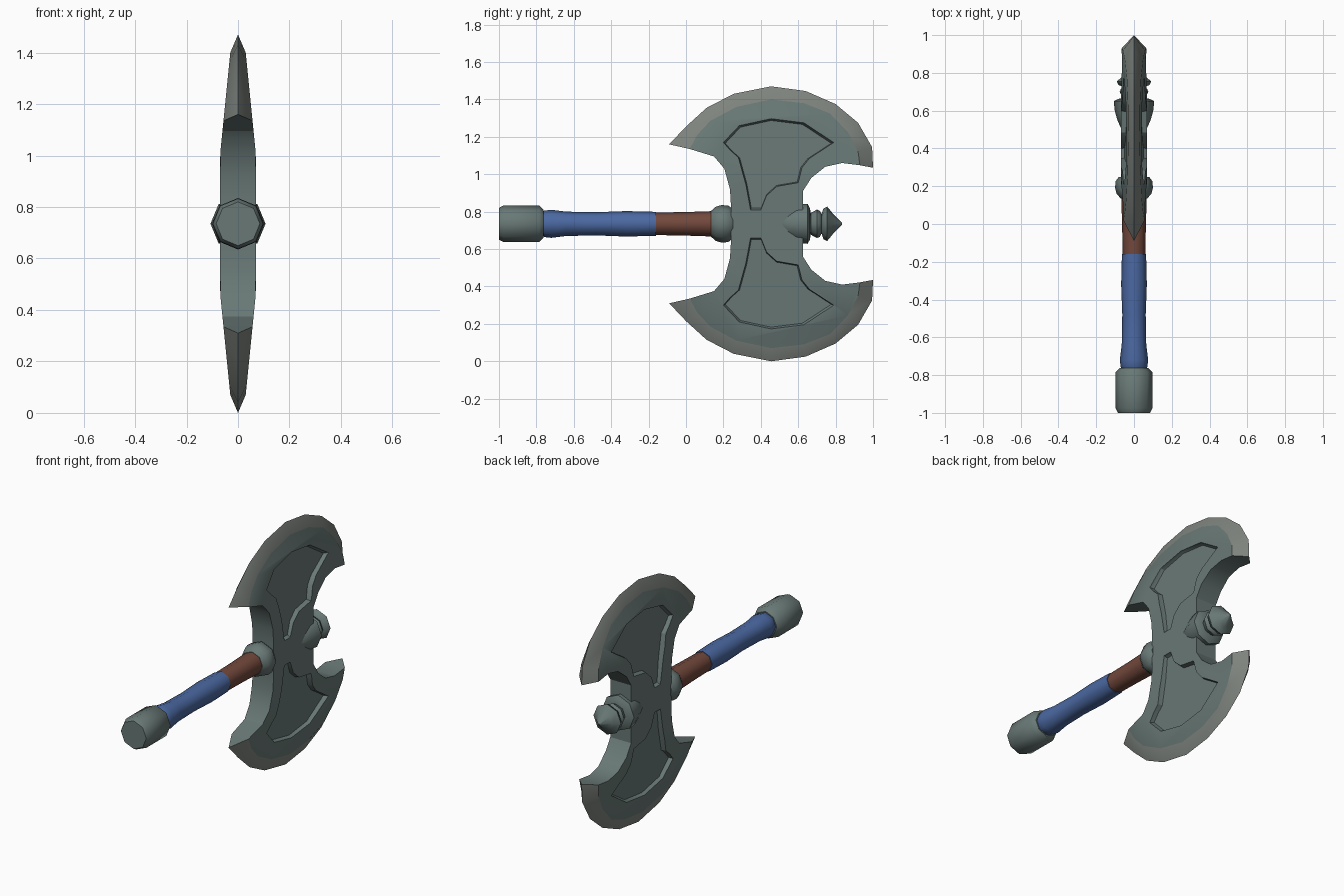
import bpy, bmesh, math
from math import cos, sin, pi

if "Cube" in bpy.data.objects:
    bpy.data.objects.remove(bpy.data.objects["Cube"])

ZC = 0.735  # height of the handle axis


def material(name, rgb):
    m = bpy.data.materials.new(name)
    m.diffuse_color = (*rgb, 1)
    m.use_nodes = True
    m.node_tree.nodes["Principled BSDF"].inputs["Base Color"].default_value = m.diffuse_color
    return m


METAL = material("dark_metal", (0.14, 0.19, 0.18))
STEEL = material("edge_steel", (0.21, 0.23, 0.21))
BLUE = material("blue_wrap", (0.07, 0.14, 0.36))
BROWN = material("brown_wood", (0.17, 0.065, 0.045))


def finish(bm, name, mats, angle):
    bmesh.ops.recalc_face_normals(bm, faces=bm.faces)
    me = bpy.data.meshes.new(name)
    bm.to_mesh(me)
    bm.free()
    for m in mats:
        me.materials.append(m)
    me.shade_smooth()
    me.set_sharp_from_angle(angle=math.radians(angle))
    ob = bpy.data.objects.new(name, me)
    bpy.context.collection.objects.link(ob)
    return ob


def lathe(name, profile, mat, sides=8):
    """Turn (y, radius) points around the handle axis."""
    bm = bmesh.new()
    rings = []
    for y, r in profile:
        rings.append([bm.verts.new((r * cos(2 * pi * i / sides), y,
                                    ZC + r * sin(2 * pi * i / sides)))
                      for i in range(sides)])
    for a, b in zip(rings, rings[1:]):
        for i in range(sides):
            j = (i + 1) % sides
            bm.faces.new((a[i], a[j], b[j], b[i]))
    bm.faces.new(rings[0])
    bm.faces.new(rings[-1])
    return finish(bm, name, [mat], 46)


# Handle parts
lathe("pommel", [(-1, .085), (-.975, .098), (-.785, .098), (-.762, .075)], METAL)
lathe("grip_wrap", [(-.77, .065), (-.755, .071), (-.72, .075), (-.64, .065),
                    (-.48, .062), (-.32, .068), (-.16, .064)], BLUE)
lathe("shaft", [(-.17, .06), (0, .063), (.15, .068), (.55, .068)], BROWN)
lathe("collar", [(.135, .07), (.16, .092), (.19, .1), (.225, .098), (.25, .08)], METAL)
lathe("head_cap", [(.48, .04), (.51, .07), (.55, .088), (.6, .102), (.65, .107),
                   (.662, .085), (.667, .058), (.685, .068), (.7, .076),
                   (.715, .07), (.725, .052), (.735, .082), (.755, .092),
                   (.785, .055), (.835, .004)], METAL)

# Upper blade outline: cutting edge, bevel line, and the two concave sides (y, z)
EDGE = [(-.09, 1.16), (0, 1.255), (.11, 1.355), (.255, 1.43), (.455, 1.47),
        (.64, 1.445), (.8, 1.375), (.92, 1.275), (.995, 1.145), (1, 1.035)]
BEVEL = [(.02, 1.135), (.06, 1.21), (.13, 1.285), (.27, 1.36), (.455, 1.4),
         (.63, 1.38), (.77, 1.325), (.865, 1.225), (.92, 1.12), (.93, 1.048)]
LEFT = [(.24, .835), (.235, .92), (.205, 1.03), (.15, 1.095)]
RIGHT = [(.835, 1.06), (.745, 1.04), (.67, .98), (.625, .91), (.625, .835)]
PANEL = [(.2, 1.17), (.285, 1.26), (.455, 1.297), (.63, 1.275), (.79, 1.17),
         (.66, 1.085), (.62, 1.035), (.6, .955), (.485, .935), (.43, .885),
         (.4, .81), (.345, .81), (.32, .945), (.28, 1.09), (.235, 1.13)]


def thickness(z):
    return min(.07, .0965 - .1 * abs(z - ZC))


def blade():
    bm = bmesh.new()
    L, R = len(LEFT), len(RIGHT)
    rows = {}
    for up in (1, -1):
        flip = lambda z: ZC + up * (z - ZC)
        edge = [bm.verts.new((0, y, flip(z))) for y, z in EDGE]
        sides = {}
        for s in (1, -1):
            ring = [bm.verts.new((s * thickness(z), y, flip(z)))
                    for y, z in LEFT + BEVEL + RIGHT]
            sides[s] = ring
            bm.faces.new(ring[2:-2])               # tapering wing
            arc = ring[L:-R]
            for i in range(len(arc) - 1):          # sharpened bevel
                f = bm.faces.new((arc[i], arc[i + 1], edge[i + 1], edge[i]))
                f.material_index = 1
        a, b = sides[1], sides[-1]
        n = len(a)
        for i in list(range(L)) + list(range(n - R - 1, n - 1)):   # concave walls
            bm.faces.new((a[i], a[i + 1], b[i + 1], b[i]))
        for k, e in ((L, edge[0]), (n - R - 1, edge[-1])):         # horn ends
            bm.faces.new((a[k], e, b[k]))
        rows[up] = sides
    # Middle block joining the upper and lower wings
    for s in (1, -1):
        u, d = rows[1][s], rows[-1][s]
        bm.faces.new(u[:3] + u[-3:] + d[-3:][::-1] + d[:3][::-1])
    for k in (0, -1):
        bm.faces.new((rows[1][1][k], rows[1][-1][k], rows[-1][-1][k], rows[-1][1][k]))
    return finish(bm, "double_blade", [METAL, STEEL], 35)


def panel_cutter():
    bm = bmesh.new()
    cy = sum(p[0] for p in PANEL) / len(PANEL)
    cz = sum(p[1] for p in PANEL) / len(PANEL)
    n = len(PANEL)
    for s in (1, -1):
        for up in (1, -1):
            loops = []
            for k, x in ((.96, None), (1, None), (1, .2)):
                loop = []
                for y, z in PANEL:
                    yy, zz = cy + k * (y - cy), cz + k * (z - cz)
                    t = x or (.055 - .06 * (zz - ZC) if k < 1 else thickness(zz) - .002)
                    loop.append(bm.verts.new((s * t, yy, ZC + up * (zz - ZC))))
                loops.append(loop)
            for a, b in zip(loops, loops[1:]):
                for i in range(n):
                    j = (i + 1) % n
                    bm.faces.new((a[i], a[j], b[j], b[i]))
            bm.faces.new(loops[0])
            bm.faces.new(loops[-1])
    return finish(bm, "panel_cutter", [], 35)


# Recess the four panels into the blade
head = blade()
cutter = panel_cutter()
cutter.hide_render = True
mod = head.modifiers.new("panels", 'BOOLEAN')
mod.operation = 'DIFFERENCE'
mod.solver = 'EXACT'
mod.object = cutter
bpy.context.view_layer.update()
result = bpy.data.meshes.new_from_object(
    head.evaluated_get(bpy.context.evaluated_depsgraph_get()))
head.modifiers.clear()
head.data = result
result.shade_smooth()
result.set_sharp_from_angle(angle=math.radians(30))
bpy.data.objects.remove(cutter)
